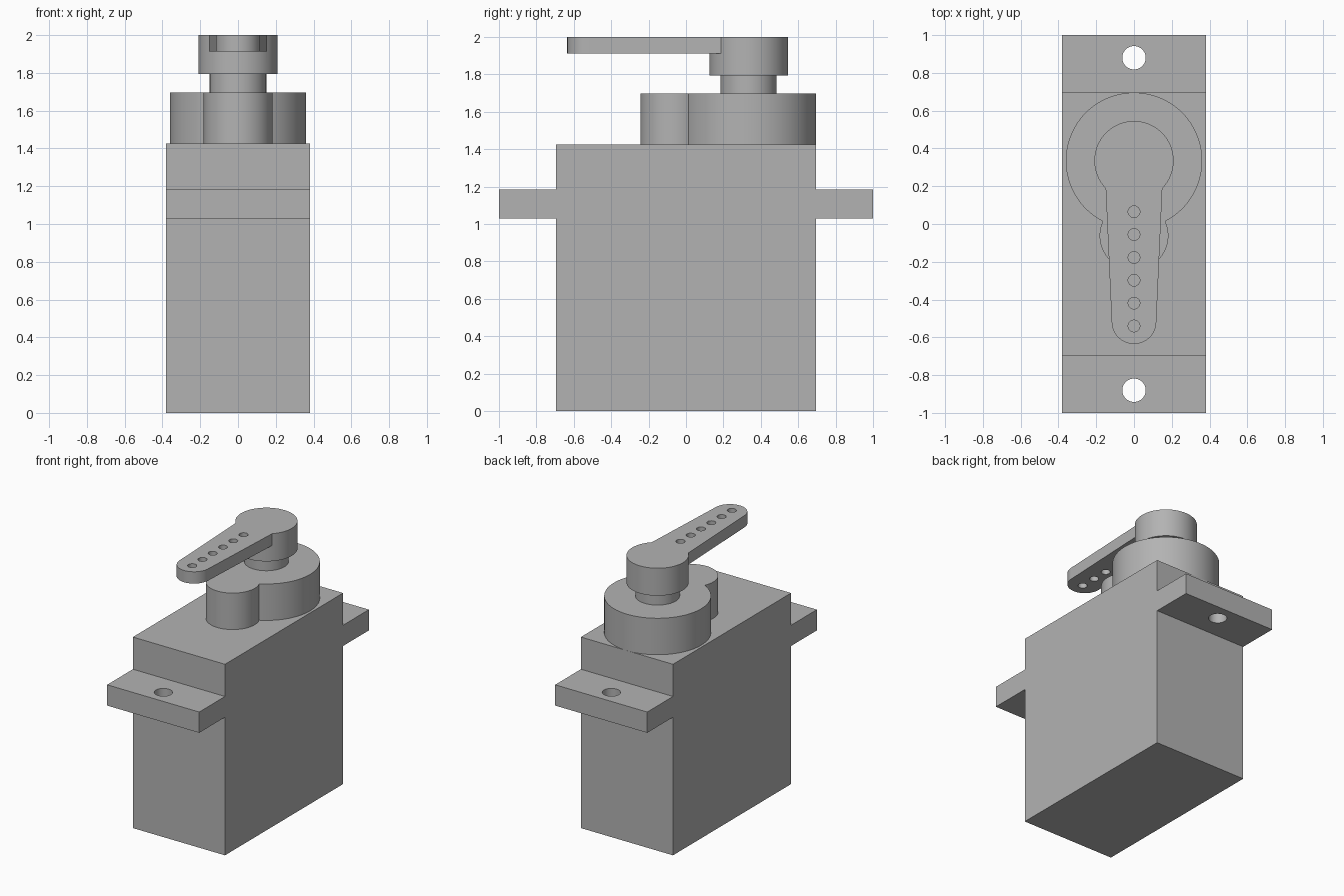
import bpy
import bmesh
from math import pi, sin, cos, radians
from mathutils import Matrix

cube = bpy.data.objects.get("Cube")
if cube:
    bpy.data.objects.remove(cube, do_unlink=True)

GREY = (0.45, 0.45, 0.45, 1)
grey = bpy.data.materials.new("plain_grey")
grey.use_nodes = True
grey.diffuse_color = GREY
grey.node_tree.nodes["Principled BSDF"].inputs["Base Color"].default_value = GREY

AXIS_Y = 0.335   # output shaft position


def finish(name, bm):
    bmesh.ops.recalc_face_normals(bm, faces=bm.faces)
    mesh = bpy.data.meshes.new(name)
    bm.to_mesh(mesh)
    bm.free()
    mesh.materials.append(grey)
    obj = bpy.data.objects.new(name, mesh)
    bpy.context.collection.objects.link(obj)
    return obj


def prism(name, points, depth):
    """Extrude a closed outline of 3D points along depth."""
    bm = bmesh.new()
    face = bm.faces.new([bm.verts.new(p) for p in points])
    ext = bmesh.ops.extrude_face_region(bm, geom=[face])
    verts = [g for g in ext["geom"] if isinstance(g, bmesh.types.BMVert)]
    bmesh.ops.translate(bm, verts=verts, vec=depth)
    return finish(name, bm)


def cylinder(name, y, radius, z0, z1, sides=64):
    bm = bmesh.new()
    bmesh.ops.create_cone(bm, cap_ends=True, segments=sides, radius1=radius,
                          radius2=radius, depth=z1 - z0,
                          matrix=Matrix.Translation((0, y, (z0 + z1) / 2)))
    return finish(name, bm)


def combine(obj, other, operation):
    mod = obj.modifiers.new(operation.lower(), "BOOLEAN")
    mod.operation = operation
    mod.solver = "EXACT"
    mod.object = other
    bpy.context.view_layer.objects.active = obj
    bpy.ops.object.modifier_apply(modifier=mod.name)
    bpy.data.objects.remove(other, do_unlink=True)


def smooth(obj):
    bpy.ops.object.select_all(action="DESELECT")
    obj.select_set(True)
    bpy.context.view_layer.objects.active = obj
    bpy.ops.object.shade_smooth_by_angle(angle=radians(30))


# Case with mounting flanges, extruded across the width from its side outline
half = [(0.696, 0), (0.696, 1.03), (1, 1.03), (1, 1.185), (0.696, 1.185), (0.696, 1.425)]
side = half + [(-y, z) for y, z in reversed(half)]
case = prism("case", [(-0.38, y, z) for y, z in side], (0.76, 0, 0))
for y in (-0.88, 0.88):
    combine(case, cylinder("screw_hole", y, 0.062, 0.95, 1.25, 48), "DIFFERENCE")

# Gear housing: large round with a smaller lobe in front
housing = cylinder("gear_housing", AXIS_Y, 0.361, 1.425, 1.697, 96)
combine(housing, cylinder("housing_lobe", -0.062, 0.182, 1.425, 1.697), "UNION")

# Output shaft
shaft = cylinder("output_shaft", AXIS_Y, 0.15, 1.697, 1.795)

# Horn: round hub with a tapered, round-ended arm
horn = cylinder("horn", AXIS_Y, 0.21, 1.795, 2)
tip = [(0.118 * cos(a), -0.517 + 0.118 * sin(a))
       for a in (pi + pi * i / 32 for i in range(33))]
outline = tip + [(0.15, 0.19), (0.1, AXIS_Y), (-0.1, AXIS_Y), (-0.15, 0.19)]
arm = prism("horn_arm", [(x, y, 1.912) for x, y in outline], (0, 0, 0.088))
combine(horn, arm, "UNION")
for i in range(6):
    combine(horn, cylinder("link_hole", 0.065 - 0.121 * i, 0.031, 1.85, 2.1, 32), "DIFFERENCE")

for part in (case, housing, shaft, horn):
    smooth(part)
